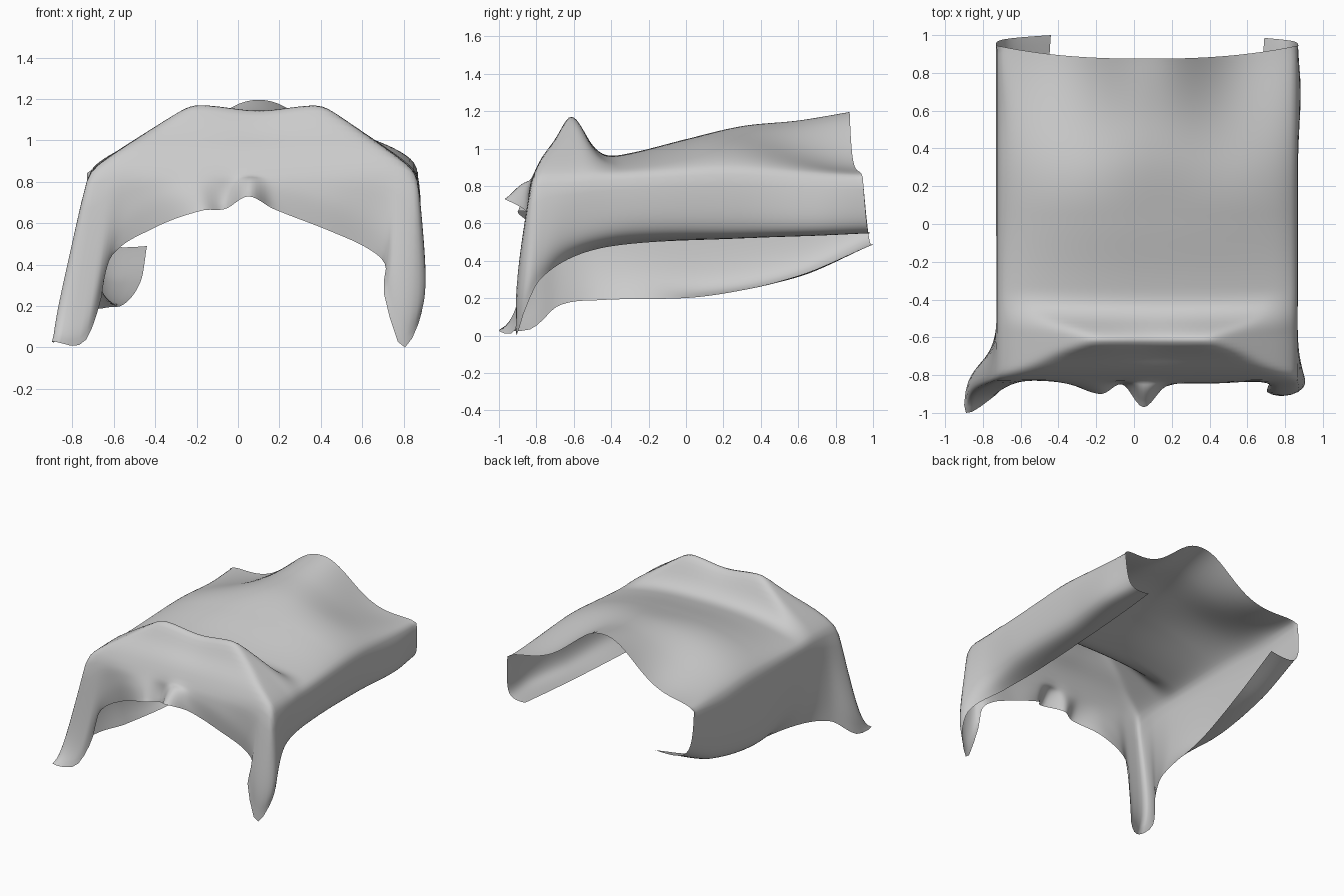
import bpy
import bmesh
import math
from mathutils import Vector

if "Cube" in bpy.data.objects:
    bpy.data.objects.remove(bpy.data.objects["Cube"], do_unlink=True)

LEFT, RIGHT, FRONT, BACK = -0.73, 0.87, -0.83, 0.95
NX, NY, ROWS = 80, 84, 16

# Skirt stations: place along the edge, fold control point, hem point
side_a = [  # keyed by y, back to front
    (0.95, (-0.74, 0.98, 0.46), (-0.44, 1.0, 0.49)),
    (0.6, (-0.74, 0.6, 0.28), (-0.47, 0.6, 0.32)),
    (0.1, (-0.74, 0.1, 0.23), (-0.55, 0.1, 0.21)),
    (-0.45, (-0.72, -0.45, 0.4), (-0.65, -0.45, 0.19)),
    (-0.65, (-0.77, -0.68, 0.35), (-0.77, -0.68, 0.16)),
    (-0.77, (-0.86, -0.8, 0.22), (-0.88, -0.84, 0.03)),
]
front = [  # keyed by x
    (-0.73, (-0.88, -0.88, 0.13), (-0.89, -1.0, 0.03)),
    (-0.66, (-0.72, -0.88, 0.15), (-0.75, -0.92, 0.02)),
    (-0.6, (-0.64, -0.85, 0.5), (-0.67, -0.84, 0.2)),
    (-0.54, (-0.56, -0.83, 0.6), (-0.62, -0.81, 0.43)),
    (-0.42, (-0.42, -0.84, 0.7), (-0.42, -0.82, 0.57)),
    (-0.2, (-0.2, -0.87, 0.75), (-0.18, -0.9, 0.66)),
    (-0.06, (-0.06, -0.83, 0.75), (-0.06, -0.85, 0.67)),
    (0.05, (0.05, -0.88, 0.82), (0.05, -0.97, 0.73)),
    (0.17, (0.17, -0.85, 0.78), (0.17, -0.86, 0.67)),
    (0.45, (0.45, -0.85, 0.7), (0.45, -0.83, 0.56)),
    (0.66, (0.65, -0.84, 0.6), (0.64, -0.82, 0.47)),
    (0.74, (0.73, -0.86, 0.5), (0.715, -0.84, 0.39)),
    (0.79, (0.74, -0.9, 0.37), (0.705, -0.89, 0.26)),
    (0.84, (0.83, -0.92, 0.22), (0.79, -0.91, 0.0)),
]
side_b = [  # keyed by y, front to back
    (-0.8, (0.92, -0.87, 0.25), (0.88, -0.86, 0.14)),
    (-0.72, (0.9, -0.78, 0.4), (0.88, -0.78, 0.3)),
    (-0.55, (0.86, -0.58, 0.47), (0.73, -0.58, 0.43)),
    (-0.3, (0.87, -0.3, 0.51), (0.66, -0.3, 0.49)),
    (0.3, (0.87, 0.3, 0.51), (0.66, 0.3, 0.52)),
    (0.7, (0.91, 0.7, 0.51), (0.67, 0.7, 0.54)),
    (0.95, (0.87, 0.97, 0.53), (0.69, 0.985, 0.55)),
]
CORNER_A = BACK - FRONT
CORNER_B = CORNER_A + RIGHT - LEFT

# Distance along the open perimeter, from one back corner to the other
keys = [BACK - row[0] for row in side_a]
keys += [CORNER_A + row[0] - LEFT for row in front]
keys += [CORNER_B + row[0] - FRONT for row in side_b]
stations = side_a + front + side_b
controls = [Vector(row[1]) for row in stations]
hems = [Vector(row[2]) for row in stations]


def smooth_lookup(keys, values, s):
    """Smooth curve through uneven keys."""
    i = 0
    while i < len(keys) - 2 and s > keys[i + 1]:
        i += 1

    def slope(j):
        lo, hi = max(j - 1, 0), min(j + 1, len(keys) - 1)
        return (values[hi] - values[lo]) / (keys[hi] - keys[lo])
    d = keys[i + 1] - keys[i]
    t = min(max((s - keys[i]) / d, 0), 1)
    a, b = 3 * t**2 - 2 * t**3, t * (1 - t)
    return (values[i] * (1 - a) + values[i + 1] * a
            + slope(i) * (d * b * (1 - t)) - slope(i + 1) * (d * b * t))


def ramp(value, start, end):
    """Smooth step from 0 to 1."""
    t = min(max((value - start) / (end - start), 0), 1)
    return t * t * (3 - 2 * t)


def bump(value, centre, width):
    return math.exp(-((value - centre) / width) ** 2)


crest_y = [-0.83, -0.78, -0.7, -0.62, -0.57, -0.5, -0.43, -0.3, 0, 0.3, 0.6, 0.9]
crest_z = [0.83, 0.94, 1.05, 1.185, 1.14, 1.02, 0.965, 0.975, 1.05, 1.12, 1.15, 1.2]


def soft_min(a, b, k=0.02):
    return (a + b - math.sqrt((a - b) ** 2 + k * k)) / 2


def top_height(x, y):
    eave = 0.855 + 0.02 * (y - FRONT) / CORNER_A
    crest = smooth_lookup(crest_y, crest_z, y)
    # Hipped front ridge
    slope = (x - LEFT) / 0.51 if x < 0.1 else (RIGHT - x) / 0.47
    side_line = eave + 0.325 * slope
    sag = 0.035 * bump(x, 0.1, 0.2) * bump(y, -0.62, 0.1)
    ridge = soft_min(crest - sag, side_line)
    # Broad dome behind the ridge, narrowing to a bell shaped hump at the back
    offset = abs(x - 0.1)
    dome = 1 - (offset / 0.83) ** 2.5
    bell = math.exp(-(offset / 0.34) ** 2.2)
    k = ramp(y, 0.05, 0.95)
    hump = eave + (crest - eave) * (dome * (1 - k) + bell * k)
    w = ramp(y, -0.6, -0.35)
    # Rounded side edges, sagging a little on one side
    rim = min(x - LEFT, RIGHT - x)
    drop = 0.03 + (0.03 * bump(y, 0.6, 0.22) if x < 0 else 0)
    return ridge * (1 - w) + hump * w - drop * math.exp(-rim / 0.04)


# Top of the sheet
bm = bmesh.new()
grid = []
for j in range(NY + 1):
    row = []
    for i in range(NX + 1):
        x = LEFT + (RIGHT - LEFT) * i / NX
        back = 0.875 + 0.07 * abs(2 * i / NX - 1) ** 2.4
        y = FRONT + (back - FRONT) * j / NY
        row.append(bm.verts.new((x, y, top_height(x, y))))
    grid.append(row)
for j in range(NY):
    for i in range(NX):
        bm.faces.new((grid[j][i], grid[j][i + 1], grid[j + 1][i + 1], grid[j + 1][i]))

# Hanging skirt, folded under at the sides and drawn into points at the corners
edge = [(grid[j][0], CORNER_A * (1 - j / NY)) for j in range(NY, 0, -1)]
edge += [(grid[0][i], CORNER_A + (RIGHT - LEFT) * i / NX) for i in range(NX + 1)]
edge += [(grid[j][NX], CORNER_B + CORNER_A * j / NY) for j in range(1, NY + 1)]
columns = []
for vert, s in edge:
    control = smooth_lookup(keys, controls, s)
    hem = smooth_lookup(keys, hems, s)
    column = [vert]
    for r in range(1, ROWS + 1):
        t = r / ROWS
        a, b, c = (1 - t) ** 2, 4 * t * (1 - t), t * t
        point = (vert.co * a + control * b + hem * c) / (a + b + c)
        point.z = max(point.z, 0)
        column.append(bm.verts.new(point))
    columns.append(column)
for p, q in zip(columns, columns[1:]):
    for r in range(ROWS):
        bm.faces.new((p[r], p[r + 1], q[r + 1], q[r]))

# Relax the folds of the cloth
inner = [v for v in bm.verts if not v.is_boundary]
for _ in range(3):
    bmesh.ops.smooth_vert(bm, verts=inner, factor=0.4,
                          use_axis_x=True, use_axis_y=True, use_axis_z=True)
for face in bm.faces:
    face.smooth = True

mesh = bpy.data.meshes.new("draped_cloth")
bm.to_mesh(mesh)
bm.free()
cloth = bpy.data.objects.new("draped_cloth", mesh)
bpy.context.collection.objects.link(cloth)

grey = bpy.data.materials.new("cloth_grey")
grey.use_nodes = True
colour = (0.6, 0.6, 0.6, 1)
grey.diffuse_color = colour
grey.node_tree.nodes["Principled BSDF"].inputs["Base Color"].default_value = colour
mesh.materials.append(grey)
